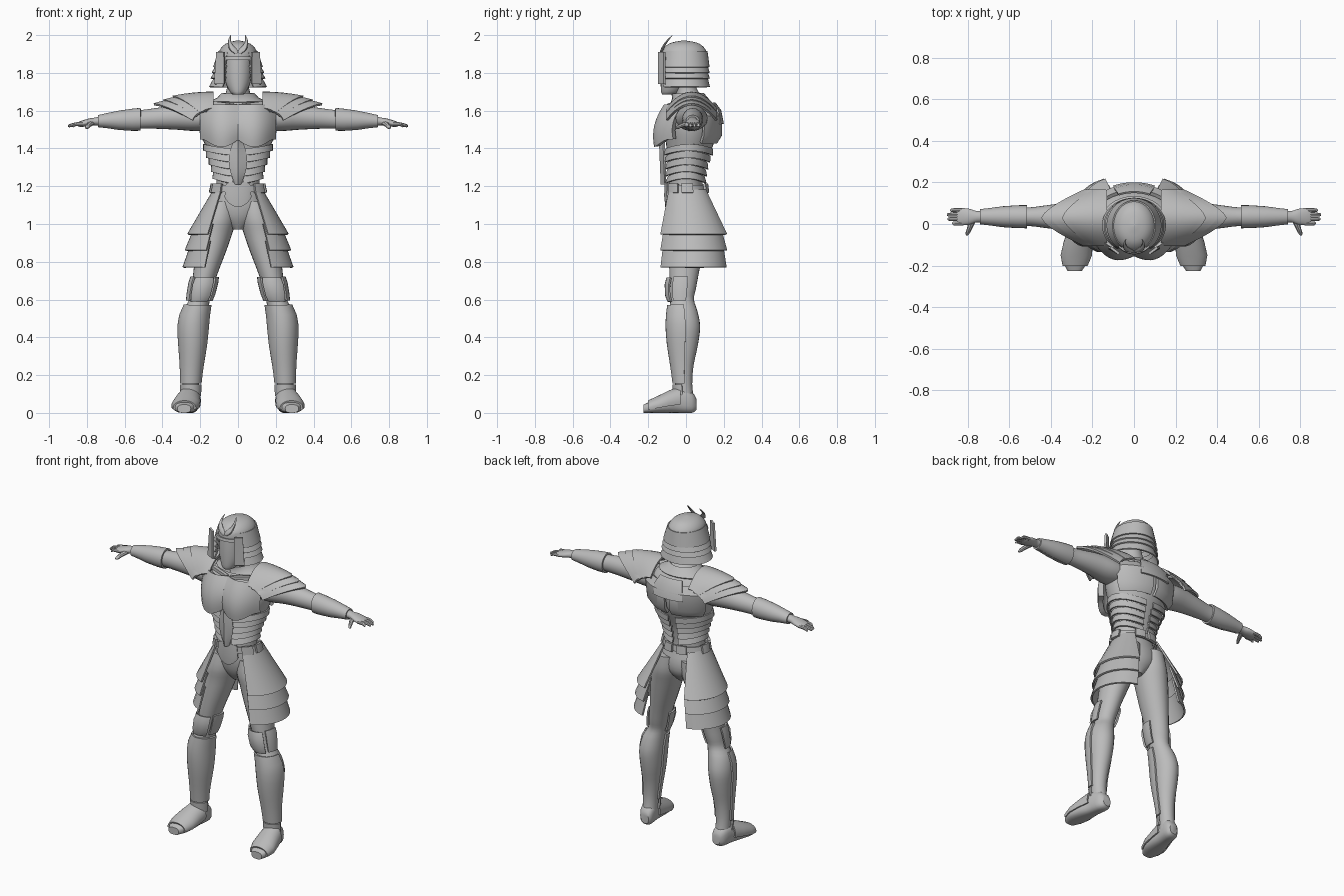
import bpy, bmesh, math
from math import sin, cos, pi, radians

cube = bpy.data.objects.get("Cube")
if cube:
    bpy.data.objects.remove(cube)

grey = bpy.data.materials.new("plain_grey")
grey.use_nodes = True
grey.diffuse_color = (0.5, 0.5, 0.5, 1)
grey.node_tree.nodes["Principled BSDF"].inputs["Base Color"].default_value = (0.5, 0.5, 0.5, 1)


def finish(name, grid, closed=False, caps=False, thick=0, mirror=False, angle=35):
    """Skin a grid of points, then thicken, mirror and shade it."""
    bm = bmesh.new()
    rows = [[bm.verts.new(p) for p in row] for row in grid]
    n = len(rows[0])
    for a, b in zip(rows, rows[1:]):
        for i in range(n if closed else n - 1):
            j = (i + 1) % n
            bm.faces.new((a[i], a[j], b[j], b[i]))
    if caps:
        bm.faces.new(rows[0])
        bm.faces.new(rows[-1])
    bmesh.ops.recalc_face_normals(bm, faces=bm.faces)
    mesh = bpy.data.meshes.new(name)
    bm.to_mesh(mesh)
    bm.free()
    mesh.materials.append(grey)
    ob = bpy.data.objects.new(name, mesh)
    bpy.context.collection.objects.link(ob)
    bpy.ops.object.select_all(action="DESELECT")
    ob.select_set(True)
    bpy.context.view_layer.objects.active = ob
    if thick:
        mod = ob.modifiers.new("thickness", "SOLIDIFY")
        mod.thickness, mod.offset = thick, 0
        bpy.ops.object.modifier_apply(modifier=mod.name)
    if mirror:
        mod = ob.modifiers.new("mirror", "MIRROR")
        mod.use_mirror_merge = False
        bpy.ops.object.modifier_apply(modifier=mod.name)
    bpy.ops.object.shade_smooth_by_angle(angle=radians(angle))
    return ob


def smooth(secs, steps=3):
    """Spline through sections (t, c1, c2, r1, r2)."""
    s = sorted(secs)
    s = [s[0]] + s + [s[-1]]
    out = []
    for k in range(1, len(s) - 2):
        for f in (i / steps for i in range(steps)):
            out.append(tuple(
                b + 0.5 * f * (c - a + f * (2*a - 5*b + 4*c - d + f * (3*(b - c) + d - a)))
                for a, b, c, d in zip(*s[k - 1:k + 3])))
    return out + [s[-1]]


def point(sec, a, axis, off=0, power=1):
    t, c1, c2, r1, r2 = sec
    sa = math.copysign(abs(sin(a)) ** power, sin(a)) * (r1 + off)
    ca = math.copysign(abs(cos(a)) ** power, cos(a)) * (r2 + off)
    return {"z": (c1 + sa, c2 - ca, t), "x": (t, c1 + sa, c2 - ca), "y": (c1 + sa, t, c2 - ca)}[axis]


def loft(name, secs, axis="z", n=24, mirror=False, power=1):
    grid = [[point(s, 2*pi*i/n, axis, 0, power) for i in range(n)] for s in smooth(secs)]
    return finish(name, grid, True, True, 0, mirror)


def section_at(dense, t):
    t = min(max(t, dense[0][0]), dense[-1][0])
    for a, b in zip(dense, dense[1:]):
        if t <= b[0]:
            f = (t - a[0]) / max(b[0] - a[0], 1e-6)
            return tuple(p + f * (q - p) for p, q in zip(a, b))


def wrap(name, secs, rows, a0, a1, axis="z", mirror=False, thick=0.01, n=16):
    """Plate lying over a lofted shape; rows are (t, offset, bend towards the sides)."""
    dense = smooth(secs)
    grid = []
    for t, off, bend in rows:
        angles = [radians(a0 + (a1 - a0) * i / n) for i in range(n + 1)]
        grid.append([point(section_at(dense, t + bend * sin(a)**2), a, axis, off) for a in angles])
    return finish(name, grid, thick=thick, mirror=mirror)


def sheet(name, f, nu=10, nv=8, thick=0.012, mirror=True):
    grid = [[f(i / nu, j / nv) for i in range(nu + 1)] for j in range(nv + 1)]
    return finish(name, grid, thick=thick, mirror=mirror)


# Body
torso = [(0.97, 0, .01, .03, .05), (1.03, 0, .015, .11, .09), (1.10, 0, .01, .145, .10),
         (1.18, 0, 0, .12, .09), (1.24, 0, 0, .115, .09), (1.32, 0, .005, .135, .10),
         (1.42, 0, .02, .175, .125), (1.50, 0, .025, .2, .14), (1.57, 0, .03, .2, .13),
         (1.63, 0, .03, .16, .10), (1.67, 0, .02, .085, .075), (1.71, 0, 0, .06, .06),
         (1.79, 0, -.02, .055, .055)]
loft("torso", torso, n=32)
leg = [(1.12, .085, .02, .08, .10), (1.03, .1, .015, .092, .11), (.95, .12, .01, .09, .1),
       (.85, .145, 0, .08, .09), (.74, .172, -.01, .065, .078), (.66, .19, -.015, .058, .068),
       (.60, .203, -.02, .055, .062), (.54, .225, -.015, .066, .075), (.46, .237, -.01, .07, .085),
       (.36, .24, -.012, .063, .075), (.25, .245, -.015, .05, .055), (.15, .25, -.012, .043, .045),
       (.06, .25, -.005, .043, .05)]
loft("legs", leg, mirror=True)
foot = [(.055, .245, .045, .025, .03), (.03, .25, .055, .043, .055), (-.04, .26, .065, .05, .065),
        (-.1, .27, .05, .06, .05), (-.17, .28, .034, .062, .034), (-.225, .285, .022, .035, .022)]
loft("feet", foot, "y", mirror=True, power=.75)
wrap("foot_guards", foot, [(-.2, .006, 0), (-.15, .007, 0), (-.09, .007, 0), (-.03, .008, 0)],
     75, 285, "y", True)
arm = [(.12, .03, 1.56, .08, .06), (.22, .03, 1.56, .085, .068), (.32, .035, 1.565, .068, .066),
       (.42, .035, 1.56, .055, .056), (.50, .035, 1.555, .045, .05), (.60, .035, 1.55, .043, .045),
       (.70, .035, 1.547, .032, .03), (.755, .035, 1.543, .027, .021), (.79, .035, 1.538, .038, .02),
       (.83, .035, 1.53, .041, .016), (.85, .035, 1.528, .036, .01)]
loft("arms", arm, "x", mirror=True)
wrap("forearm_guards", arm, [(.515, .006, 0), (.56, .006, 0), (.63, .005, 0), (.69, .004, 0), (.74, .004, 0)],
     0, 360, "x", True, n=24)
for k in range(4):
    y, tip = .066 - .021 * k, (.885, .9, .897, .875)[k]
    loft("finger_%d" % (k + 1), [(.82, y, 1.53, .01, .011), (.86, y, 1.528, .01, .01),
         (tip - .006, y, 1.52, .008, .008), (tip, y, 1.518, .002, .002)], "x", 8, True)
loft("thumbs", [(.02, .775, 1.535, .018, .014), (-.02, .79, 1.523, .013, .012),
                (-.045, .8, 1.512, .01, .01), (-.055, .803, 1.508, .003, .003)], "y", 8, True)

# Head and helmet
loft("face_mask", [(1.685, 0, -.09, .025, .035), (1.70, 0, -.08, .043, .052), (1.75, 0, -.06, .066, .074),
                   (1.82, 0, -.05, .075, .083), (1.9, 0, -.04, .078, .088)])
dome = [(1.865, 0, -.01, .1, .122), (1.91, 0, -.01, .1, .12), (1.94, 0, -.01, .083, .1),
        (1.96, 0, -.01, .053, .067), (1.972, 0, -.01, .005, .005)]
loft("helmet_dome", dome, n=32)
wrap("visor_brim", dome, [(1.868, .009, 0), (1.885, .006, 0)], -42, 42)
for k, (top, bottom, r0, r1) in enumerate([(1.915, 1.83, .1, .128), (1.84, 1.80, .112, .136),
                                           (1.81, 1.77, .118, .142), (1.78, 1.725, .12, .15)]):
    flare = [(bottom, 0, -.007, r1, .128 + .08 * (r1 - .128)), (top, 0, -.007, r0, .117)]
    wrap("neck_guard_%d" % (k + 1), flare, [(bottom, 0, 0), (top, 0, 0)], 32, 328, n=32, thick=.008)
sheet("cheek_plates", lambda u, v: (.072 + .04*u + .012*(1 - v)*u, -.143 + .03*u, 1.74 + .17*v), 2, 3)
loft("horns", [(1.90, .006, -.132, .01, .007), (1.922, .024, -.127, .02, .008),
               (1.955, .043, -.11, .01, .007), (1.98, .044, -.09, .006, .005),
               (2.0, .038, -.072, .001, .001)], n=8, mirror=True)

# Shoulder plates: pointed arches overlapping outwards
for k, tip in enumerate((.345, .395, .445)):
    def pad(u, v, tip=tip, k=k):
        s = 2 * u - 1
        edge = tip - (tip - .2 - .02 * k) * abs(s) ** 1.4
        inner = .13 + .035 * k
        drop = .085 * s * s + .012 * k
        x = inner + (edge - inner) * v
        return x, .03 + .13 * s, 1.695 - drop - (.022 + .008 * k) * v * v
    sheet("shoulder_plates_%d" % (k + 1), pad, 12, 6, .012)

# Chest and back armour
def pec(u, v):
    x = .004 + .186 * u
    low = 1.45 - .04 * sin(pi * min(u * 1.15, 1))
    z = low + (1.625 - low) * v
    return x, -.135 - .025 * sin(pi * u) + .075 * u**3 + .05 * v**2 - .012 * sin(pi * v), z
sheet("chest_plates", pec, 10, 8, .03)
wrap("back_plates", torso, [(1.43, .008, 0), (1.47, .022, 0), (1.57, .024, 0), (1.61, .015, 0)],
     115, 176, mirror=True, thick=.018)
wrap("upper_back_plate", torso, [(1.53, .03, 0), (1.6, .034, 0), (1.64, .03, 0)], 155, 205)
wrap("collar", torso, [(1.645, .012, 0), (1.665, .012, 0), (1.69, .016, 0)], 0, 360, n=28)
sheet("collar_bones", lambda u, v: (.01 + .12*u, -.092 + .035*u, 1.615 + .015*u + .02*v), 4, 2, .02)

# Overlapping waist bands and the central belly plate
for k in range(5):
    z = 1.215 + .037 * k
    wrap("rib_bands_%d" % (k + 1), torso, [(z, .018, .025), (z + .035, .005, .025)],
         12, 172, mirror=True, thick=.008)
sheet("belly_plate", lambda u, v: ((2*u - 1) * (.012 + .034 * sin(pi * v)),
      -.128 + .02 * abs(2*u - 1) - .01 * v, 1.21 + .25 * v), 4, 8, .012, False)

# Belt, pouches and groin plate
wrap("belt", torso, [(1.17, .012, 0), (1.205, .012, 0)], 0, 360, n=32, thick=.012)
for name, a0, a1 in (("front_pouches", 38, 68), ("side_pouches", 78, 108), ("back_pouches", 150, 174)):
    wrap(name, torso, [(1.165, .022, 0), (1.213, .022, 0)], a0, a1, mirror=True, thick=.016, n=4)
wrap("groin_plate", torso, [(1.09, .016, .25), (1.15, .02, 0), (1.225, .018, -.05)], -27, 27)

# Three-tier side skirts
for k, (top, bottom, t_sec, b_sec) in enumerate([
        (1.18, .945, (.065, .005, .062, .1), (.095, .037, .17, .182)),
        (1.0, .86, (.08, .03, .14, .15), (.1, .037, .178, .182)),
        (.91, .77, (.09, .034, .15, .16), (.105, .036, .185, .18))]):
    flare = [(bottom,) + b_sec, (top,) + t_sec]
    mid = (top + bottom) / 2
    wrap("skirt_tiers_%d" % (k + 1), flare, [(bottom, 0, 0), (mid, 0, 0), (top, 0, 0)],
         22, 166, mirror=True, n=12)

# Leg armour
wrap("shin_guards", leg, [(.155 + .052 * i, .009, 0) for i in range(9)], -95, 95, mirror=True)
wrap("knee_guards", leg, [(.59, .01, 0), (.62, .024, 0), (.68, .024, 0), (.715, .012, 0)],
     -38, 38, mirror=True, n=6)
for name, a0, a1 in (("outer_knee_plates", 50, 105), ("inner_knee_plates", -105, -50)):
    wrap(name, leg, [(.595, .01, 0), (.63, .016, 0), (.69, .014, 0), (.72, .008, 0)],
         a0, a1, mirror=True, n=4)
wrap("ankle_cuffs", leg, [(.09, .008, 0), (.15, .01, 0)], -80, 80, mirror=True)
